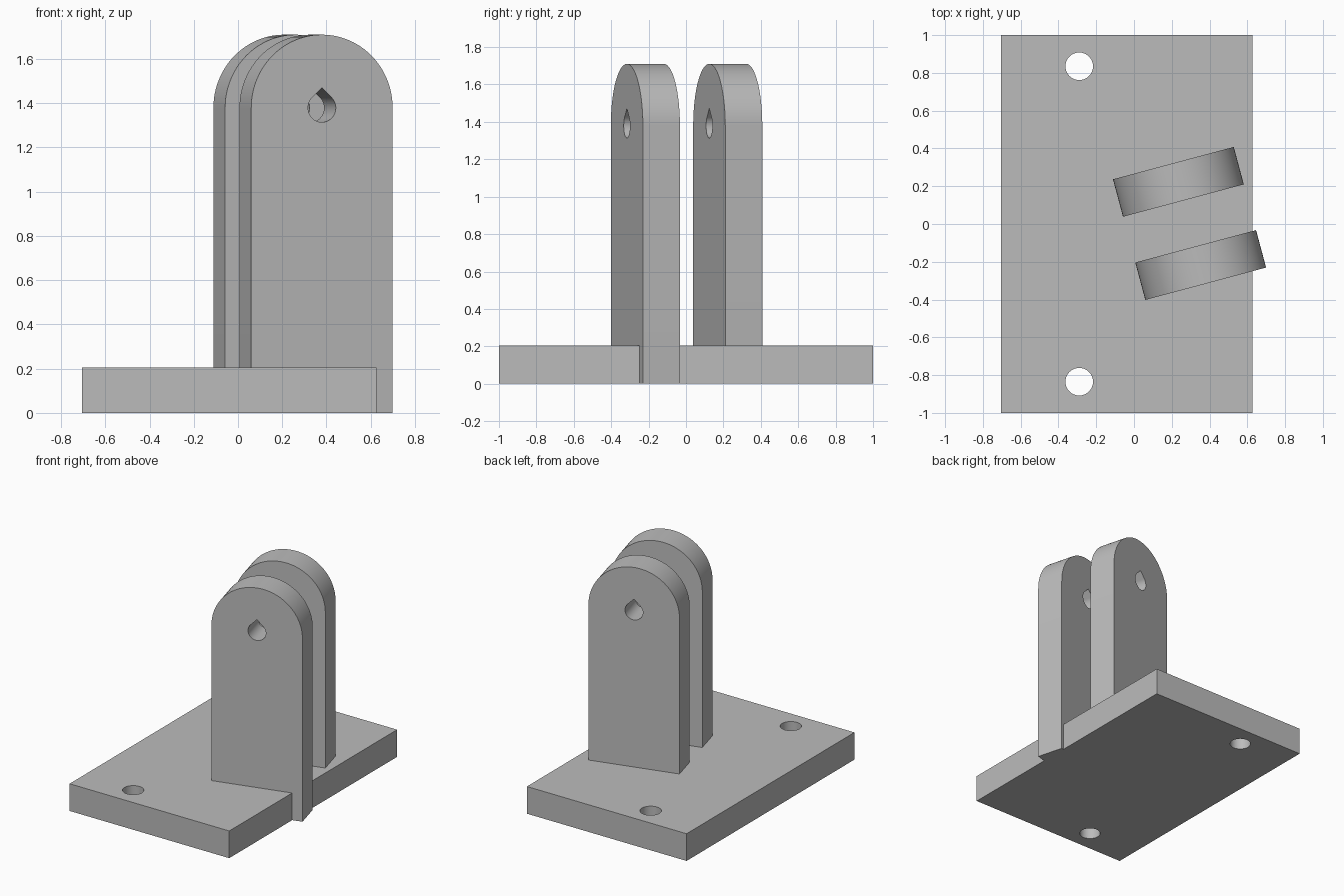
import bpy, bmesh
from math import sin, cos, pi, radians
from mathutils import Matrix, Vector

cube = bpy.data.objects.get("Cube")
if cube:
    bpy.data.objects.remove(cube, do_unlink=True)

grey = bpy.data.materials.new("plain grey")
grey.use_nodes = True
colour = (0.5, 0.5, 0.5, 1)
grey.diffuse_color = colour
grey.node_tree.nodes["Principled BSDF"].inputs["Base Color"].default_value = colour

TILT = radians(15)
LUG_R, LUG_THICK, PIVOT_Z = 0.331, 0.205, 1.379
PLATE_H = 0.205


def prism(name, outline, depth, matrix):
    """Extrude a flat outline along local z, centred, then place it."""
    bm = bmesh.new()
    face = bm.faces.new([bm.verts.new((x, y, -depth / 2)) for x, y in outline])
    top = bmesh.ops.extrude_face_region(bm, geom=[face])["geom"]
    bmesh.ops.translate(bm, vec=(0, 0, depth),
                        verts=[v for v in top if isinstance(v, bmesh.types.BMVert)])
    bmesh.ops.transform(bm, matrix=matrix, verts=bm.verts)
    bmesh.ops.recalc_face_normals(bm, faces=bm.faces)
    mesh = bpy.data.meshes.new(name)
    bm.to_mesh(mesh)
    bm.free()
    mesh.materials.append(grey)
    obj = bpy.data.objects.new(name, mesh)
    bpy.context.collection.objects.link(obj)
    return obj


def arc(radius, start, end, steps, cx=0, cy=0):
    angles = [start + (end - start) * i / steps for i in range(steps + 1)]
    return [(cx + radius * cos(a), cy + radius * sin(a)) for a in angles]


def combine(target, tool, operation):
    mod = target.modifiers.new(operation.lower(), "BOOLEAN")
    mod.operation, mod.object, mod.solver = operation, tool, "EXACT"
    bpy.ops.object.select_all(action="DESELECT")
    bpy.context.view_layer.objects.active = target
    target.select_set(True)
    bpy.ops.object.modifier_apply(modifier=mod.name)
    bpy.data.objects.remove(tool, do_unlink=True)


# Base plate
bracket = prism("clevis_bracket", [(-0.705, -1), (0.627, -1), (0.627, 1), (-0.705, 1)],
                PLATE_H, Matrix.Translation((0, 0, PLATE_H / 2)))

# Two upright lugs with round tops, turned about the vertical
lug_outline = [(-LUG_R, 0), (LUG_R, 0)] + arc(LUG_R, 0, pi, 48, cy=PIVOT_Z)
stand = Matrix.Rotation(TILT, 4, "Z") @ Matrix.Rotation(pi / 2, 4, "X")
centre = Vector((0.294, 0.003, 0))
across = Vector((-sin(TILT), cos(TILT), 0))
for name, side in (("front_lug", -1), ("back_lug", 1)):
    place = Matrix.Translation(centre + across * side * 0.228) @ stand
    combine(bracket, prism(name, lug_outline, LUG_THICK, place), "UNION")

# Teardrop pin hole through both lugs
hole_r = 0.065
teardrop = arc(hole_r, 3 * pi / 4, 9 * pi / 4, 36) + [(0, hole_r * 2 ** 0.5)]
place = Matrix.Translation(centre + Vector((0, 0, PIVOT_Z))) @ stand
combine(bracket, prism("pin_hole_cutter", teardrop, 1.2, place), "DIFFERENCE")

# Mounting screw holes
circle = arc(0.073, 0, 2 * pi, 40)[:-1]
for side in (-1, 1):
    place = Matrix.Translation((-0.29, side * 0.835, PLATE_H / 2))
    combine(bracket, prism("screw_hole_cutter", circle, 1, place), "DIFFERENCE")

bracket.select_set(True)
bpy.context.view_layer.objects.active = bracket
bpy.ops.object.shade_smooth_by_angle(angle=radians(30))
